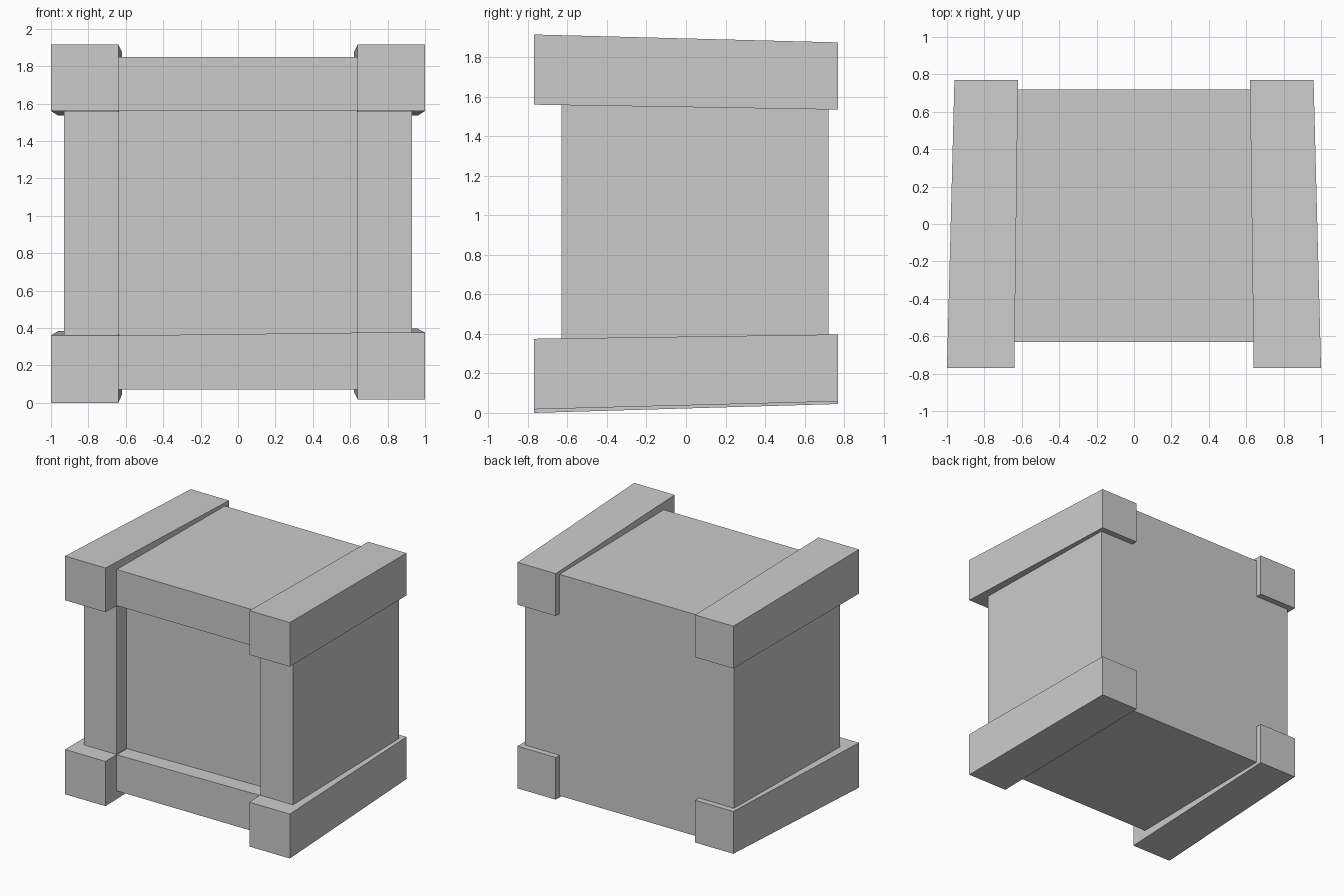
import bpy, bmesh
from mathutils import Vector

cube = bpy.data.objects.get("Cube")
if cube:
    bpy.data.objects.remove(cube, do_unlink=True)

GREY = (0.6, 0.6, 0.6, 1.0)
grey = bpy.data.materials.new("plain_grey")
grey.use_nodes = True
grey.diffuse_color = GREY
grey.node_tree.nodes["Principled BSDF"].inputs["Base Color"].default_value = GREY


def loft(name, start, end):
    """Solid between two matching outlines."""
    bm = bmesh.new()
    a = [bm.verts.new(p) for p in start]
    b = [bm.verts.new(p) for p in end]
    bm.faces.new(a)
    bm.faces.new(b)
    n = len(a)
    for i in range(n):
        j = (i + 1) % n
        bm.faces.new((a[i], a[j], b[j], b[i]))
    bmesh.ops.recalc_face_normals(bm, faces=bm.faces)
    mesh = bpy.data.meshes.new(name)
    bm.to_mesh(mesh)
    bm.free()
    mesh.materials.append(grey)
    obj = bpy.data.objects.new(name, mesh)
    bpy.context.collection.objects.link(obj)
    return obj


def rect(x0, x1, y, z0, z1):
    return [Vector(p) for p in ((x0, y, z0), (x1, y, z0), (x1, y, z1), (x0, y, z1))]


# Body: plan outline with a recessed front panel between two corner posts
W, INNER = 0.93, 0.64
FRONT, PANEL, BACK = -0.63, -0.50, 0.72
BOTTOM, TOP = 0.07, 1.85
plan = [(-W, FRONT), (-INNER, FRONT), (-INNER, PANEL), (INNER, PANEL),
        (INNER, FRONT), (W, FRONT), (W, BACK), (-W, BACK)]
loft("crate_body", [(x, y, BOTTOM) for x, y in plan], [(x, y, TOP) for x, y in plan])

# Front rails; the lower one has a slightly sloping top edge
top_rail = rect(-INNER, INNER, FRONT, 1.56, TOP)
low_rail = rect(-INNER, INNER, FRONT, BOTTOM, 0.36)
low_rail[2].z = 0.375
for name, outline in (("front_top_rail", top_rail), ("front_bottom_rail", low_rail)):
    loft(name, outline, [p + Vector((0, PANEL - FRONT, 0)) for p in outline])


# Corner beams running front to back, tapering toward the back
def beam(name, side, front_z, back_z):
    loft(name, rect(side * 0.64, side * 1.0, -0.77, *front_z),
         rect(side * 0.62, side * 0.96, 0.77, *back_z))


for label, side in (("left", 1), ("right", -1)):
    beam(f"top_{label}_beam", side, (1.56, 1.915), (1.535, 1.875))
beam("bottom_left_beam", 1, (0.018, 0.375), (0.058, 0.397))
beam("bottom_right_beam", -1, (0.0, 0.36), (0.045, 0.385))
